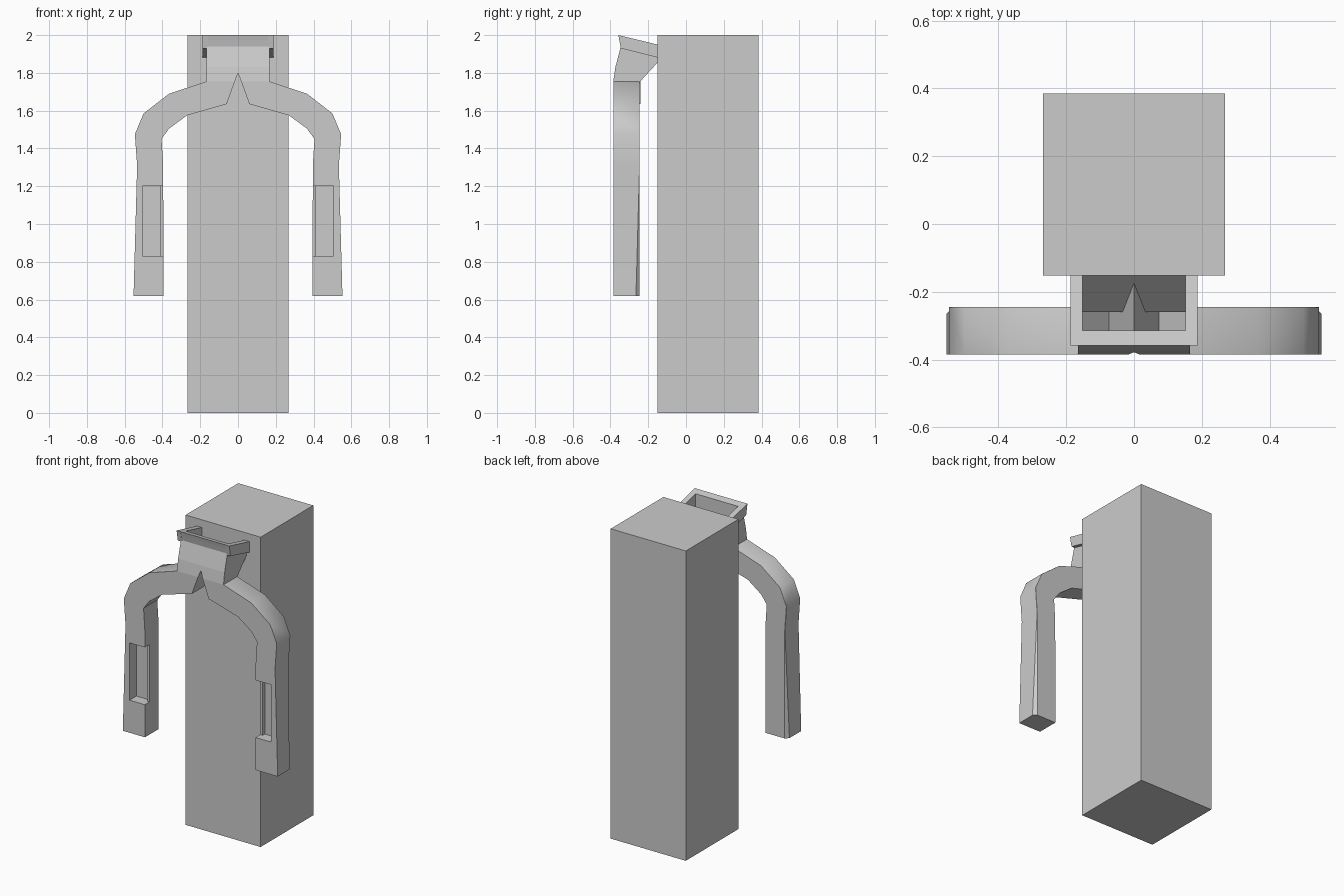
import bpy, bmesh, math

if "Cube" in bpy.data.objects:
    bpy.data.objects.remove(bpy.data.objects["Cube"])

grey = bpy.data.materials.new("plain_grey")
grey.diffuse_color = (0.6, 0.6, 0.6, 1)
grey.use_nodes = True
grey.node_tree.nodes["Principled BSDF"].inputs["Base Color"].default_value = grey.diffuse_color


def finish(name, bm):
    bmesh.ops.recalc_face_normals(bm, faces=bm.faces)
    mesh = bpy.data.meshes.new(name)
    bm.to_mesh(mesh)
    bm.free()
    mesh.materials.append(grey)
    ob = bpy.data.objects.new(name, mesh)
    bpy.context.collection.objects.link(ob)
    return ob


def loft(name, sections):
    """Skin closed sections and cap both ends."""
    bm = bmesh.new()
    rings = [[bm.verts.new(p) for p in s] for s in sections]
    n = len(rings[0])
    for a, b in zip(rings, rings[1:]):
        for i in range(n):
            j = (i + 1) % n
            bm.faces.new((a[i], a[j], b[j], b[i]))
    bm.faces.new(rings[0])
    bm.faces.new(rings[-1][::-1])
    return finish(name, bm)


def prism(name, profile, axis, lo, hi):
    """Extrude a 2D profile along the x, y or z axis."""
    def place(p, d):
        q = list(p)
        q.insert(axis, d)
        return tuple(q)
    return loft(name, [[place(p, d) for p in profile] for d in (lo, hi)])


def activate(ob):
    bpy.ops.object.select_all(action='DESELECT')
    ob.select_set(True)
    bpy.context.view_layer.objects.active = ob


def cut(ob, cutter):
    activate(ob)
    mod = ob.modifiers.new("cut", 'BOOLEAN')
    mod.operation = 'DIFFERENCE'
    mod.solver = 'EXACT'
    mod.object = cutter
    bpy.ops.object.modifier_apply(modifier=mod.name)
    bpy.data.objects.remove(cutter)


def mirror(ob):
    activate(ob)
    mod = ob.modifiers.new("mirror", 'MIRROR')
    mod.use_mirror_merge = False
    bpy.ops.object.modifier_apply(modifier=mod.name)


# Tall block
prism("block", [(-0.268, -0.152), (0.268, -0.152), (0.268, 0.385), (-0.268, 0.385)], 2, 0, 2)

# Curved arm: outer and inner edge points, growing chamfer on the outer back edge
FRONT, BACK = -0.385, -0.245
stations = [
    (0.165, 1.755, 0.060, 1.635, 0.001),
    (0.365, 1.690, 0.270, 1.575, 0.001),
    (0.500, 1.585, 0.365, 1.505, 0.001),
    (0.546, 1.475, 0.405, 1.450, 0.001),
    (0.534, 1.310, 0.396, 1.310, 0.001),
    (0.553, 0.620, 0.395, 0.620, 0.020),
]
sections = []
for ox, oz, ix, iz, c in stations:
    sections.append([(ox, FRONT, oz), (ox, BACK - c, oz), (ox - c, BACK, oz),
                     (ix, BACK, iz), (ix, FRONT, iz)])
arms = loft("arms", sections)

# Pocket in the arm front, with a lowered lip on the inner side
cut(arms, prism("pocket_cutter", [(0.37, -0.42), (0.505, -0.42), (0.505, -0.315),
                                  (0.412, -0.315), (0.412, -0.337), (0.37, -0.337)], 2, 0.83, 1.2))
mirror(arms)
activate(arms)
bpy.ops.object.shade_smooth_by_angle(angle=math.radians(32))

# Central funnel leaning back into the block
funnel = prism("funnel", [(-0.385, 1.635), (-0.385, 1.755), (-0.374, 1.83), (-0.345, 1.94),
                          (-0.352, 1.975), (-0.358, 2.0), (-0.13, 1.945), (-0.13, 1.877),
                          (-0.24, 1.757), (-0.24, 1.635)], 0, -0.166, 0.166)

# Hollow of the funnel, split by a tent-shaped divider
hollow = prism("hollow_cutter", [(-0.315, 1.65), (-0.315, 2.1), (-0.05, 2.1), (-0.05, 1.997),
                                 (-0.26, 1.765), (-0.26, 1.65)], 0, -0.152, 0.152)
cut(hollow, prism("divider_cutter", [(-0.085, 1.62), (0.085, 1.62), (0, 1.86)], 1, -0.5, 0.1))
cut(funnel, hollow)

# Notch under the funnel between the arms
cut(funnel, prism("notch_cutter", [(-0.0636, 1.625), (0.0636, 1.625), (0, 1.80)], 1, -0.5, 0.1))

# Rails along both sides of the funnel mouth
rails = prism("rim_rails", [(-0.358, 2.0), (-0.345, 1.93), (-0.13, 1.876), (-0.13, 1.945)],
              0, 0.160, 0.188)
mirror(rails)
